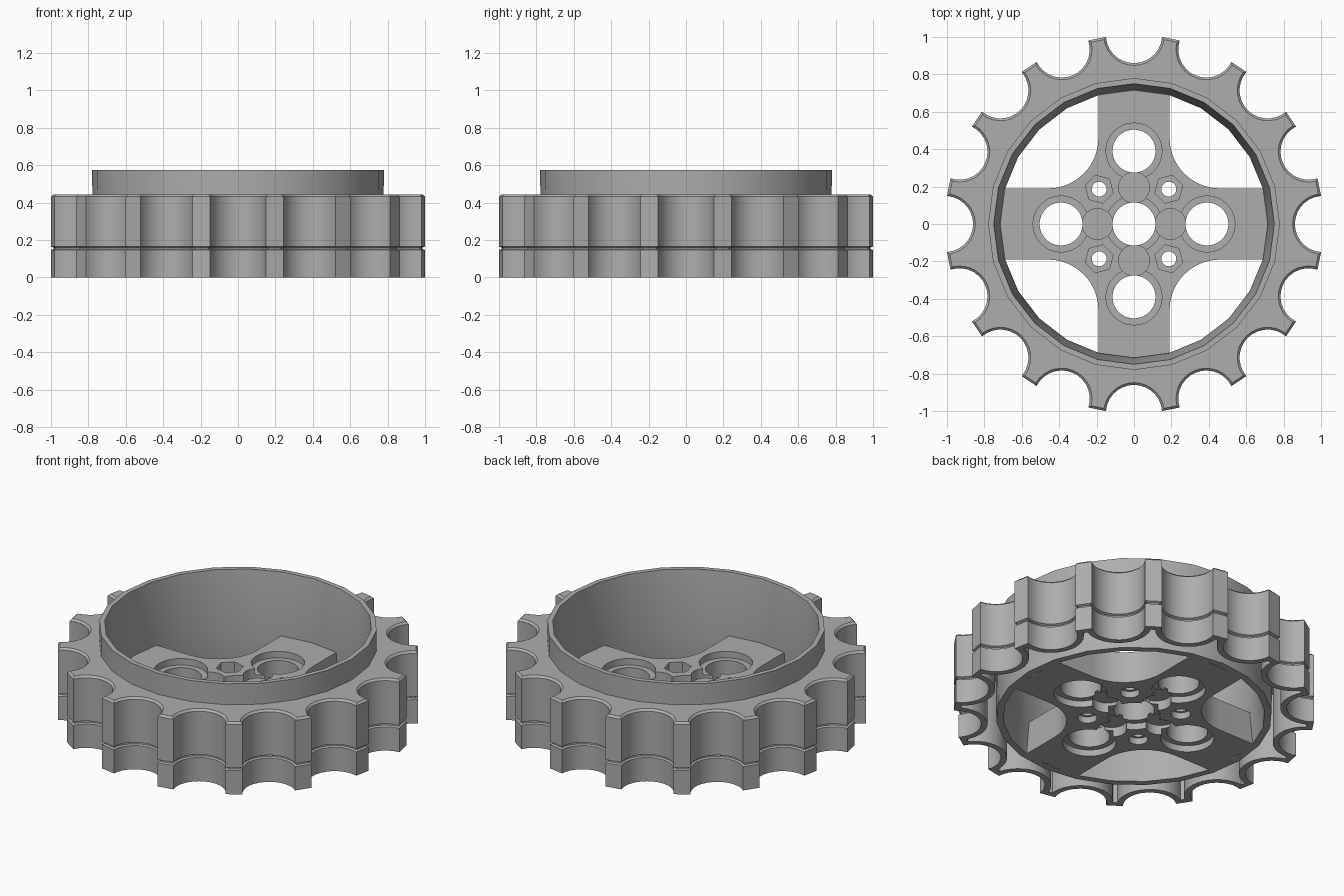
import bpy, bmesh, math
from math import sin, cos, pi, sqrt, atan2

if "Cube" in bpy.data.objects:
    bpy.data.objects.remove(bpy.data.objects["Cube"])

TEETH = 16
grey = bpy.data.materials.new("mid grey")
grey.diffuse_color = (0.42, 0.42, 0.42, 1)
grey.use_nodes = True
grey.node_tree.nodes["Principled BSDF"].inputs["Base Color"].default_value = grey.diffuse_color


def make_object(name, bm):
    bmesh.ops.recalc_face_normals(bm, faces=bm.faces)
    me = bpy.data.meshes.new(name)
    bm.to_mesh(me)
    bm.free()
    me.materials.append(grey)
    ob = bpy.data.objects.new(name, me)
    bpy.context.collection.objects.link(ob)
    return ob


def smooth(ob, angle):
    bpy.ops.object.select_all(action='DESELECT')
    ob.select_set(True)
    bpy.context.view_layer.objects.active = ob
    bpy.ops.object.shade_smooth_by_angle(angle=math.radians(angle))


def closed_loft(name, loops):
    """Skin a closed ring of loops, each a list of 3D points of equal length."""
    bm = bmesh.new()
    rows = [[bm.verts.new(p) for p in loop] for loop in loops]
    n = len(rows[0])
    for i, a in enumerate(rows):
        b = rows[(i + 1) % len(rows)]
        for j in range(n):
            k = (j + 1) % n
            bm.faces.new((a[j], a[k], b[k], b[j]))
    return make_object(name, bm)


def sprocket(inset, z, segs=14):
    """Outline with round notches between flat-tipped teeth, moved inward by inset."""
    centre, r, tip = 1.01, 0.15 + inset, 1.0099 - inset
    half = pi / TEETH
    # angle on the notch circle where it meets the flat tooth tip
    end = math.acos((tip - centre * cos(half)) / r) + half
    pts = []
    for t in range(TEETH):
        a = 2 * pi * t / TEETH
        for s in range(segs + 1):
            b = -end + (2 * pi - 2 * end) * -s / segs
            x, y = centre + r * cos(b), r * sin(b)
            pts.append((x * cos(a) - y * sin(a), x * sin(a) + y * cos(a), z))
    return pts


def circle_like(loop, radius, z):
    """Circle whose points share the directions of another loop."""
    return [(radius * cos(atan2(y, x)), radius * sin(atan2(y, x)), z) for x, y, _ in loop]


def polygon(radius, z, n=24):
    return [(radius * cos(2 * pi * i / n), radius * sin(2 * pi * i / n), z) for i in range(n)]


# Toothed rim: thin shell, hollow below, with a groove and chamfered top edge
base = sprocket(0, 0)
steps = [(0.035, 0), (0, 0), (0, 0.147), (0.012, 0.152), (0.012, 0.16),
         (0, 0.166), (0, 0.433), (0.012, 0.445)]
loops = [sprocket(d, z) for d, z in steps]
loops += [circle_like(base, 0.76, 0.445), circle_like(base, 0.76, 0.41), sprocket(0.035, 0.41)]
smooth(closed_loft("toothed_rim", loops), 25)

# Drum: tapered inner wall standing above the rim
drum = [(0.775, 0), (0.78, 0.575), (0.75, 0.575), (0.715, 0.195), (0.735, 0)]
smooth(closed_loft("drum", [polygon(r, z) for r, z in drum]), 20)

# Four-spoke plate with rounded inner corners
THICK, HALF, FILLET, REACH = 0.195, 0.19, 0.27, 0.725
quarter = [(REACH, HALF)]
for i in range(11):
    a = -pi / 2 - (pi / 2) * i / 10
    quarter.append((HALF + FILLET + FILLET * cos(a), HALF + FILLET + FILLET * sin(a)))
quarter.append((HALF, REACH))
bm = bmesh.new()
verts = []
for q in range(4):
    c, s = round(cos(q * pi / 2)), round(sin(q * pi / 2))
    verts += [bm.verts.new((x * c - y * s, x * s + y * c, 0)) for x, y in quarter]
face = bm.faces.new(verts)
up = bmesh.ops.extrude_face_region(bm, geom=[face])
bmesh.ops.translate(bm, vec=(0, 0, THICK), verts=[v for v in up["geom"] if isinstance(v, bmesh.types.BMVert)])
plate = make_object("spoke_plate", bm)


def cut(x, y, radius, z0, z1, sides=32, turn=0.0):
    """Remove an upright prism from the spoke plate."""
    bm = bmesh.new()
    ring = [bm.verts.new((x + radius * cos(turn + 2 * pi * i / sides),
                          y + radius * sin(turn + 2 * pi * i / sides), z0)) for i in range(sides)]
    f = bm.faces.new(ring)
    g = bmesh.ops.extrude_face_region(bm, geom=[f])
    bmesh.ops.translate(bm, vec=(0, 0, z1 - z0), verts=[v for v in g["geom"] if isinstance(v, bmesh.types.BMVert)])
    tool = make_object("cutter", bm)
    mod = plate.modifiers.new("cut", 'BOOLEAN')
    mod.operation, mod.solver, mod.object = 'DIFFERENCE', 'EXACT', tool
    bpy.context.view_layer.objects.active = plate
    bpy.ops.object.modifier_apply(modifier=mod.name)
    bpy.data.objects.remove(tool)


LOW, HIGH = -0.1, THICK + 0.1
cross = [(1, 0), (0, 1), (-1, 0), (0, -1)]
# Pin holes with a recess on both sides
for x, y in [(0, 0)] + [(0.39 * a, 0.39 * b) for a, b in cross]:
    cut(x, y, 0.115, LOW, HIGH)
    cut(x, y, 0.15, THICK - 0.04, HIGH)
    cut(x, y, 0.15, LOW, 0.04)
# Shallow round pockets joining the pin holes
for a, b in cross:
    cut(0.195 * a, 0.195 * b, 0.083, THICK - 0.06, HIGH, 24)
    cut(0.195 * a, 0.195 * b, 0.083, LOW, 0.06, 24)
# Small bolt holes with hexagonal recesses above and round ones below
for a in (-1, 1):
    for b in (-1, 1):
        x, y = 0.186 * a, 0.186 * b
        cut(x, y, 0.04, LOW, HIGH, 20)
        cut(x, y, 0.077, THICK - 0.085, HIGH, 6, atan2(b, a) + pi / 6)
        cut(x, y, 0.055, LOW, 0.04, 20)
smooth(plate, 25)
